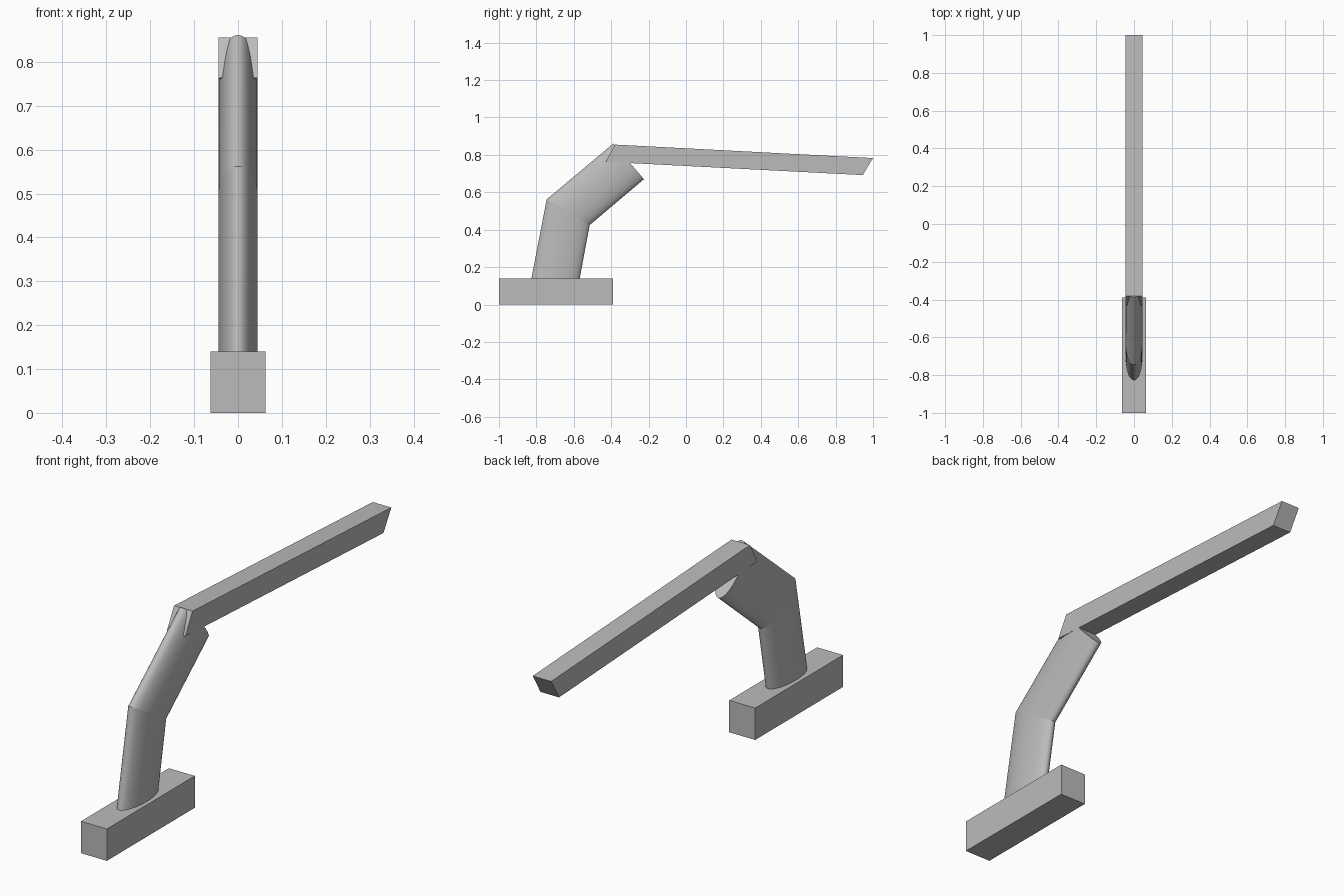
import bpy, bmesh, math

if "Cube" in bpy.data.objects:
    bpy.data.objects.remove(bpy.data.objects["Cube"])

grey = bpy.data.materials.new("plain grey")
grey.use_nodes = True
grey.diffuse_color = (0.5, 0.5, 0.5, 1)
grey.node_tree.nodes["Principled BSDF"].inputs["Base Color"].default_value = (0.5, 0.5, 0.5, 1)


def loft(name, rings, smooth=False):
    """Skin matching closed rings and cap both ends."""
    bm = bmesh.new()
    loops = [[bm.verts.new(p) for p in ring] for ring in rings]
    n = len(loops[0])
    for a, b in zip(loops, loops[1:]):
        for i in range(n):
            j = (i + 1) % n
            bm.faces.new((a[i], a[j], b[j], b[i]))
    bm.faces.new(loops[0])
    bm.faces.new(loops[-1])
    bmesh.ops.recalc_face_normals(bm, faces=bm.faces)
    mesh = bpy.data.meshes.new(name)
    bm.to_mesh(mesh)
    bm.free()
    mesh.materials.append(grey)
    obj = bpy.data.objects.new(name, mesh)
    bpy.context.collection.objects.link(obj)
    if smooth:
        bpy.ops.object.select_all(action="DESELECT")
        obj.select_set(True)
        bpy.context.view_layer.objects.active = obj
        bpy.ops.object.shade_smooth_by_angle(angle=math.radians(35))
    return obj


def extruded(name, profile, half_width):
    """Side profile (y, z) extruded across x."""
    return loft(name, [[(x, y, z) for y, z in profile] for x in (-half_width, half_width)])


def oval(front, back, half_width=0.045, sides=64):
    """Oval ring spanning two side points (y, z)."""
    ring = []
    for i in range(sides):
        a = math.tau * i / sides
        t = (1 - math.cos(a)) / 2
        ring.append((half_width * math.sin(a),
                     front[0] + (back[0] - front[0]) * t,
                     front[1] + (back[1] - front[1]) * t))
    return ring


# Base block
extruded("base", [(-1, 0), (-0.39, 0), (-0.39, 0.14), (-1, 0.14)], 0.063)

# Oval post, bent at a mitred elbow
elbow = oval((-0.745, 0.562), (-0.515, 0.425))
loft("lower_post", [oval((-0.83, 0.12), (-0.572, 0.12)), elbow], True)
loft("upper_post", [elbow, oval((-0.388, 0.861), (-0.225, 0.67))], True)

# Long slanted-end arm
extruded("arm", [(-0.43, 0.763), (0.945, 0.692), (1, 0.783), (-0.38, 0.855)], 0.045)
